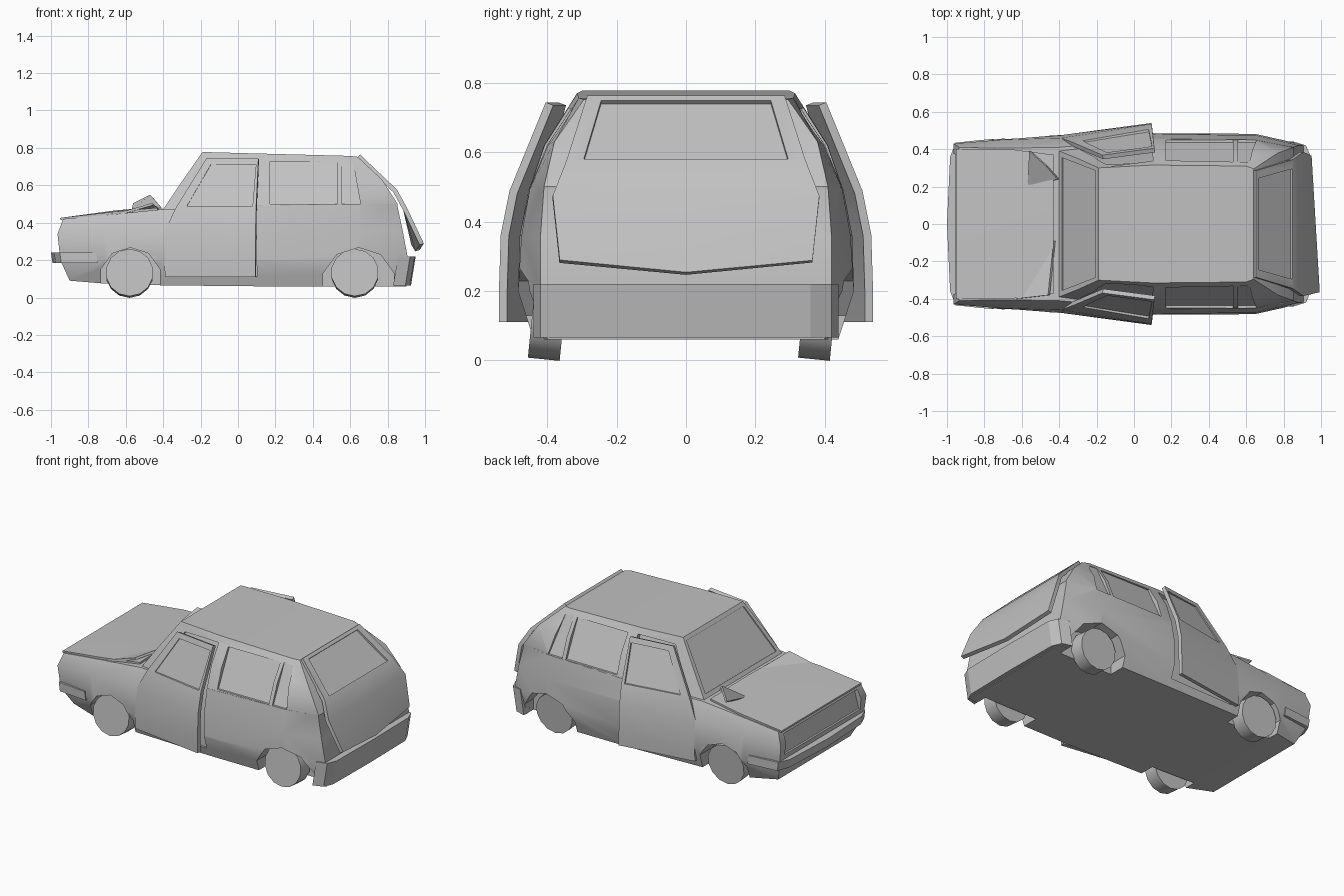
import bpy, bmesh, math
from mathutils import Vector, Matrix

if "Cube" in bpy.data.objects:
    bpy.data.objects.remove(bpy.data.objects["Cube"])

grey = bpy.data.materials.new("plain_grey")
grey.use_nodes = True
grey.diffuse_color = (0.54, 0.54, 0.54, 1)
grey.node_tree.nodes["Principled BSDF"].inputs["Base Color"].default_value = (0.54, 0.54, 0.54, 1)


def finish(name, bm):
    bmesh.ops.recalc_face_normals(bm, faces=bm.faces[:])
    mesh = bpy.data.meshes.new(name)
    bm.to_mesh(mesh)
    bm.free()
    obj = bpy.data.objects.new(name, mesh)
    bpy.context.collection.objects.link(obj)
    mesh.materials.append(grey)
    return obj


def apply(obj, kind, **settings):
    mod = obj.modifiers.new("mod", kind)
    for key, value in settings.items():
        setattr(mod, key, value)
    bpy.context.view_layer.objects.active = obj
    bpy.ops.object.modifier_apply(modifier=mod.name)


def combine(obj, other, operation="DIFFERENCE"):
    apply(obj, "BOOLEAN", object=other, operation=operation, solver="EXACT")
    bpy.data.objects.remove(other)


def loft(name, sections):
    """Mirrored solid; each section lists (x, half width, z) from bottom to top."""
    bm = bmesh.new()
    left, right = [[[bm.verts.new((x, s * y, z)) for x, y, z in sec] for sec in sections] for s in (1, -1)]
    rows = len(sections[0])
    for i in range(len(sections) - 1):
        for side in (left, right):
            for r in range(rows - 1):
                bm.faces.new((side[i][r], side[i + 1][r], side[i + 1][r + 1], side[i][r + 1]))
        for r in (0, rows - 1):
            bm.faces.new((left[i][r], left[i + 1][r], right[i + 1][r], right[i][r]))
    for i in (0, -1):
        for r in range(rows - 1):
            bm.faces.new((left[i][r], left[i][r + 1], right[i][r + 1], right[i][r]))
    return finish(name, bm)


def panel(name, grid, thickness):
    """Sheet of quads given row by row, thickened about its middle."""
    bm = bmesh.new()
    vs = [[bm.verts.new(p) for p in row] for row in grid]
    for a, b in zip(vs, vs[1:]):
        for j in range(len(a) - 1):
            bm.faces.new((a[j], a[j + 1], b[j + 1], b[j]))
    obj = finish(name, bm)
    apply(obj, "SOLIDIFY", thickness=thickness, offset=0)
    return obj


def prism(name, points, start, end):
    """Solid swept from points + start to points + end."""
    bm = bmesh.new()
    a, b = [[bm.verts.new(Vector(p) + Vector(o)) for p in points] for o in (start, end)]
    bm.faces.new(a)
    bm.faces.new(b)
    n = len(a)
    for i in range(n):
        bm.faces.new((a[i], a[(i + 1) % n], b[(i + 1) % n], b[i]))
    return finish(name, bm)


def cylinder(name, centre, radius, width, sides):
    bm = bmesh.new()
    bmesh.ops.create_cone(bm, cap_ends=True, segments=sides, radius1=radius, radius2=radius, depth=width,
                          matrix=Matrix.Translation(centre) @ Matrix.Rotation(math.pi / 2, 4, "X"))
    return finish(name, bm)


def smooth(obj, angle=32):
    bpy.ops.object.select_all(action="DESELECT")
    obj.select_set(True)
    bpy.context.view_layer.objects.active = obj
    bpy.ops.object.shade_smooth_by_angle(angle=math.radians(angle))


# Body shell: lower hull joined to the cabin
body = loft("body", [
    [(-.90, .36, .09), (-.95, .42, .20), (-.965, .43, .34), (-.935, .41, .42)],
    [(-.72, .41, .075), (-.72, .455, .20), (-.72, .45, .36), (-.72, .405, .44)],
    [(-.40, .43, .065), (-.40, .475, .20), (-.40, .46, .36), (-.40, .41, .472)],
    [(.10, .44, .06), (.10, .485, .20), (.10, .48, .36), (.10, .455, .49)],
    [(.65, .44, .06), (.65, .485, .20), (.65, .475, .36), (.65, .45, .50)],
    [(.90, .40, .06), (.91, .42, .20), (.88, .42, .36), (.85, .41, .50)],
])
cabin = loft("cabin", [
    [(-.36, .37, .40), (-.40, .39, .472), (-.30, .35, .62), (-.19, .30, .778)],
    [(.10, .43, .40), (.10, .454, .491), (.10, .41, .62), (.10, .315, .77)],
    [(.65, .43, .40), (.65, .449, .501), (.62, .40, .62), (.60, .31, .757)],
    [(.84, .39, .40), (.853, .41, .501), (.77, .38, .63), (.64, .295, .752)],
])
combine(body, cabin, "UNION")


def door_grid(s, front, inset):
    rows = [(0, .47, .485, .11), (0, .475, .485, .20), (0, .46, .48, .36),
            (.06, .43, .455, .485), (.21, .345, .35, .74)]
    return [[(front + dx, s * (y0 - inset), z), (.1, s * (y1 - inset), z)] for dx, y0, y1, z in rows]


for s, side in ((1, "right"), (-1, "left")):
    # Wheel arches and wheels
    for x, end, arch, sides in ((-.575, "front", .165, 10), (.645, "rear", .20, 10)):
        combine(body, cylinder("arch", (x, s * .46, .267 - arch), arch, .25, sides))
        wheel = cylinder(f"{end}_{side}_wheel", (0, 0, 0), .127, .092, 14)
        wheel.location = (-.58 if end == "front" else .625, s * .39 - .008, .129)
        wheel.rotation_euler.x = -.1
        smooth(wheel)

    # Rear side windows, split by a narrow divider
    for x0, x1, x2, x3 in ((.17, .53, .53, .17), (.555, .655, .615, .555)):
        pane = [(x0, s * .437, .50), (x1, s * .435, .50), (x2, s * .325, .725), (x3, s * .327, .728)]
        combine(body, prism("window", pane, (0, 0, 0), (0, s * .1, 0)))

    # Door opening and the door standing ajar
    combine(body, panel("opening", door_grid(s, -.36, 0), .08))
    door = panel(f"{side}_door", door_grid(s, -.39, .012), .024)
    pane = [(-.275, s * .423, .49), (.08, s * .440, .49), (.088, s * .349, .712), (-.155, s * .347, .712)]
    combine(door, prism("window", pane, (0, 0, 0), (0, s * .08, 0)))
    hinge = Vector((-.39, s * .46, 0))
    door.data.transform(Matrix.Translation(hinge) @ Matrix.Rotation(s * .113, 4, "Z") @ Matrix.Translation(-hinge))
    smooth(door)

# Windscreen and grille recesses
screen = [(-.385, -.355, .494), (-.385, .355, .494), (-.205, .285, .757), (-.205, -.285, .757)]
combine(body, prism("screen", screen, (.005, 0, -.004), (-.08, 0, .055)))
grille = [(-.945, -.38, .27), (-.945, .38, .27), (-.92, .37, .395), (-.92, -.37, .395)]
combine(body, prism("grille", grille, (0, 0, 0), (-.1, 0, 0)))
smooth(body)

# Bonnet sheet with crumpled rear corners
bonnet = panel("bonnet", [[(-.95, y * .40, .42) for y in (-1, 0, 1)],
                          [(-.66, y * .40, .453 + .006 * (y == 0)) for y in (-1, 0, 1)],
                          [(-.43, y * .37, .474 + .006 * (y == 0)) for y in (-1, 0, 1)]], .012)
smooth(bonnet)
prism("right_bonnet_fold", [(-.57, .20, .465), (-.56, .39, .505), (-.47, .31, .55), (-.41, .24, .48)],
      (0, 0, 0), (.01, 0, -.01))
prism("left_bonnet_fold", [(-.63, -.40, .455), (-.46, -.38, .505), (-.43, -.09, .48)], (0, 0, 0), (.01, 0, -.01))

# Raised tailgate with recessed glass
tailgate = panel("tailgate", [[(x - skew * y, y * w, z - dip * (y == 0)) for y in (-1, 0, 1)]
                              for x, w, z, skew, dip in ((.645, .285, .755, 0, 0), (.84, .345, .57, 0, 0),
                                                         (.895, .385, .47, 0, 0), (.96, .365, .285, .022, .035))], .024)
glass = [(.660, -.245, .740), (.660, .245, .740), (.838, .295, .572), (.838, -.295, .572)]
combine(tailgate, prism("glass", glass, (0, 0, 0), (.05, 0, .05)))
smooth(tailgate)

# Wraparound bumpers
front_plan = [(-.75, .455), (-.945, .435), (-.975, .36), (-.992, 0), (-.975, -.36), (-.945, -.435), (-.75, -.455),
              (-.75, -.42), (-.90, -.36), (-.90, .36), (-.75, .42)]
prism("front_bumper", [(x, y, .185) for x, y in front_plan], (0, 0, 0), (-.008, 0, .055))
rear_plan = [(.83, .44), (.895, .42), (.92, .36), (.925, 0), (.92, -.36), (.895, -.42), (.83, -.44),
             (.83, -.38), (.86, -.34), (.86, .34), (.83, .38)]
prism("rear_bumper", [(x, y, .065) for x, y in rear_plan], (0, 0, 0), (.025, 0, .155))
